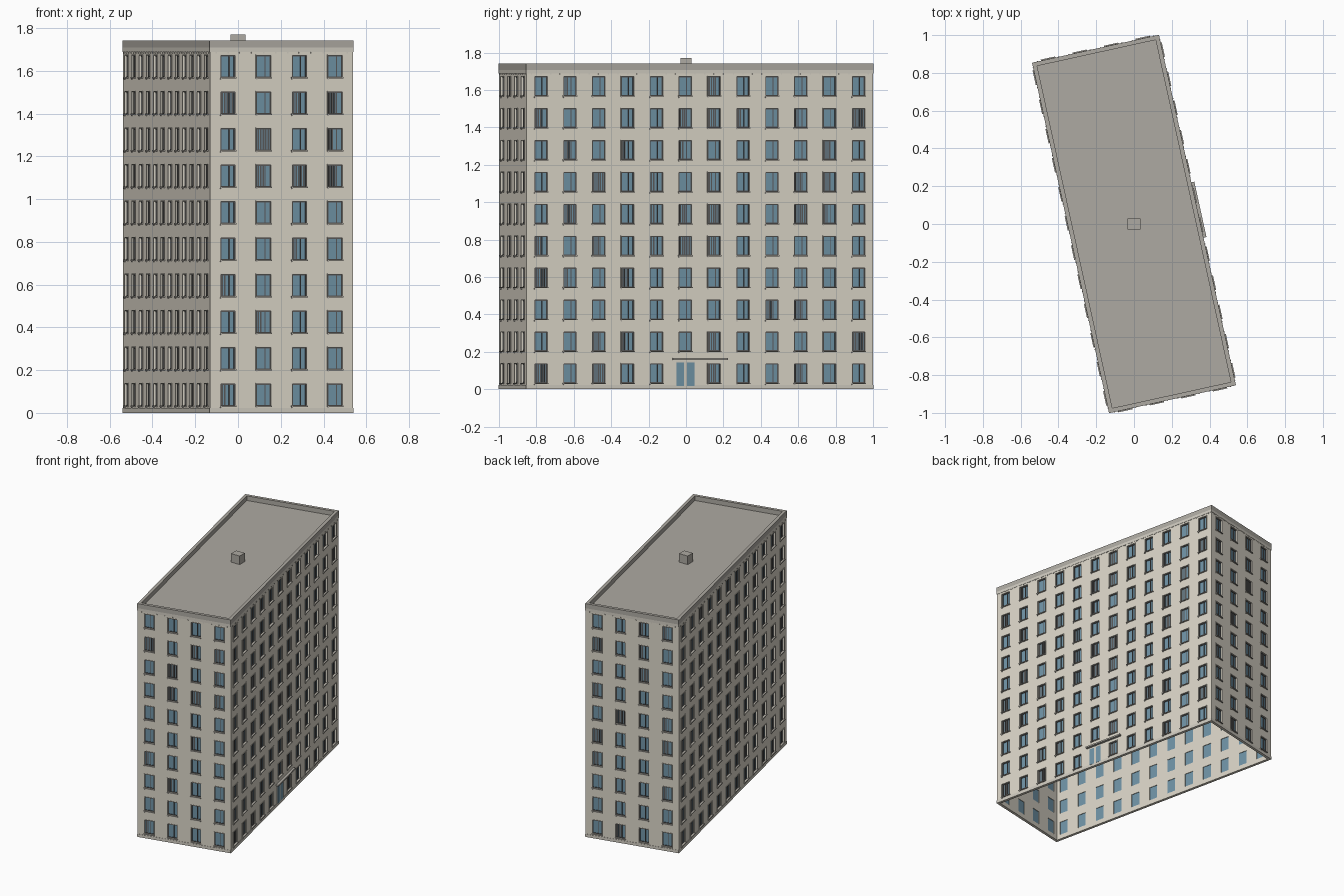
import bpy, bmesh, math, random
from mathutils import Matrix, Vector

if "Cube" in bpy.data.objects:
    bpy.data.objects.remove(bpy.data.objects["Cube"])

random.seed(4)
W, L, H = 0.684, 1.896, 1.74
FLOORS, STEP = 10, 0.1707
WIN_W, WIN_Z0, WIN_H = 0.068, 0.034, 0.101
WALL_T = 0.018
TILT = math.radians(12.4)
DOOR_BAY = 5


def material(name, rgb):
    m = bpy.data.materials.new(name)
    m.diffuse_color = (*rgb, 1)
    m.use_nodes = True
    m.node_tree.nodes["Principled BSDF"].inputs["Base Color"].default_value = m.diffuse_color
    return m


CREAM = material("cream_wall", (0.70, 0.66, 0.57))
STONE = material("pale_stone", (0.62, 0.59, 0.52))
GREY = material("roof_grey", (0.42, 0.40, 0.36))
GLASS = material("blue_glass", (0.16, 0.29, 0.38))
DARK = material("dark_frame", (0.10, 0.10, 0.10))

parts = {}


def part(name):
    return parts.setdefault(name, bmesh.new())


def box(name, m, a0, a1, n0, n1, z0, z1):
    """Box on a facade: a = along the wall, n = outward from the wall."""
    size = Matrix.Diagonal((a1 - a0, n1 - n0, z1 - z0, 1))
    mid = Matrix.Translation(((a0 + a1) / 2, -(n0 + n1) / 2, (z0 + z1) / 2))
    bmesh.ops.create_cube(part(name), size=1, matrix=m @ mid @ size)


def window(m, a, z):
    h, top, f = WIN_W / 2, z + WIN_H, 0.004
    # glass pane and its dark casement
    box("window_glass", m, a - h, a + h, -0.014, -0.011, z, top)
    for x in (a - h, a + h - f, a + 0.006):
        box("window_frames", m, x, x + f, -0.011, -0.006, z, top)
    for zz in (z, top - f):
        box("window_frames", m, a - h, a + h, -0.011, -0.006, zz, zz + f)
    # stone surround and projecting sill
    for s in (-1, 1):
        c = a + s * (h + 0.002)
        box("window_surrounds", m, c - 0.002, c + 0.002, -0.002, 0.003, z, top + 0.004)
    box("window_surrounds", m, a - h, a + h, -0.002, 0.003, top, top + 0.004)
    box("window_sills", m, a - h - 0.005, a + h + 0.005, -0.012, 0.008, z - 0.006, z)
    box("sill_brackets", m, a - h - 0.003, a - h + 0.003, 0, 0.006, z - 0.012, z - 0.006)
    # curtains hang in some of the windows
    if random.random() < 0.3:
        for k in range(random.choice((2, 3, 5))):
            x = a - h + 0.006 + k * 0.012
            box("curtains", m, x, x + 0.007, -0.011, -0.009, z + 0.004, top - 0.004)


walls = part("walls")
for side in range(4):
    length, dist, bays = (W, L / 2, 4) if side % 2 == 0 else (L, W / 2, 12)
    m = (Matrix.Rotation(TILT + side * math.pi / 2, 4, 'Z')
         @ Matrix.Translation((0, -dist, 0)))
    centres = [(i + 0.5) * length / bays - length / 2 for i in range(bays)]
    floors = [WIN_Z0 + k * STEP for k in range(FLOORS)]

    # wall sheet: odd-odd cells of the grid are window openings
    xs = [-length / 2] + [c + s * WIN_W / 2 for c in centres for s in (-1, 1)] + [length / 2]
    zs = [0] + [z + d for z in floors for d in (0, WIN_H)] + [H]
    grid = [[walls.verts.new(m @ Vector((x, 0, z))) for z in zs] for x in xs]
    for i in range(len(xs) - 1):
        for j in range(len(zs) - 1):
            is_door = side == 1 and j == 1 and i == 2 * DOOR_BAY + 1
            if i % 2 and j % 2 and not is_door:
                window(m, centres[i // 2], zs[j])
            else:
                walls.faces.new((grid[i][j], grid[i + 1][j],
                                 grid[i + 1][j + 1], grid[i][j + 1]))

    # plinth, cornice band, small dentils and parapet coping
    e = length / 2
    box("plinth", m, -e, e, -0.004, 0.002, 0, 0.022)
    box("cornice", m, -e, e, -0.004, 0.002, 1.688, 1.708)
    box("parapet_coping", m, -e, e, -0.021, 0.002, 1.708, H + 0.002)
    for k in range(bays * 3):
        a = (k + 0.5) * length / (bays * 3) - e
        box("dentils", m, a - 0.003, a + 0.003, 0, 0.004, 1.682, 1.688)

    # entrance doors under a long canopy
    if side == 1:
        d = centres[DOOR_BAY]
        box("entrance_frame", m, d - 0.052, d + 0.052, 0, 0.002, 0.014, 0.148)
        for a in (d - 0.049, d + 0.008):
            box("entrance_doors", m, a, a + 0.041, 0.001, 0.004, 0.018, 0.144)
        box("entrance_canopy", m, -0.15, 0.15, 0, 0.018, 0.157, 0.168)

# flat roof and the square-on rooftop vent
roof = Matrix.Rotation(TILT, 4, 'Z')
box("roof_deck", roof, -W / 2 + 0.01, W / 2 - 0.01, -L / 2 + 0.01, L / 2 - 0.01, 1.695, 1.706)
box("roof_vent", Matrix(), -0.035, 0.035, -0.03, 0.03, 1.70, 1.77)

colours = {"walls": CREAM, "window_glass": GLASS, "entrance_doors": GLASS,
           "window_frames": DARK, "curtains": DARK, "roof_deck": GREY,
           "roof_vent": GREY, "parapet_coping": GREY, "sill_brackets": GREY,
           "window_sills": GREY, "entrance_canopy": GREY}

for name, bm in parts.items():
    if name == "walls":
        bmesh.ops.remove_doubles(bm, verts=bm.verts, dist=1e-4)
    me = bpy.data.meshes.new(name)
    bm.to_mesh(me)
    bm.free()
    me.materials.append(colours.get(name, STONE))
    ob = bpy.data.objects.new(name, me)
    bpy.context.collection.objects.link(ob)
    if name == "walls":
        # wall thickness, grown inward so the openings get reveals
        s = ob.modifiers.new("thickness", 'SOLIDIFY')
        s.thickness = WALL_T
        s.offset = -1
        s.use_even_offset = True
